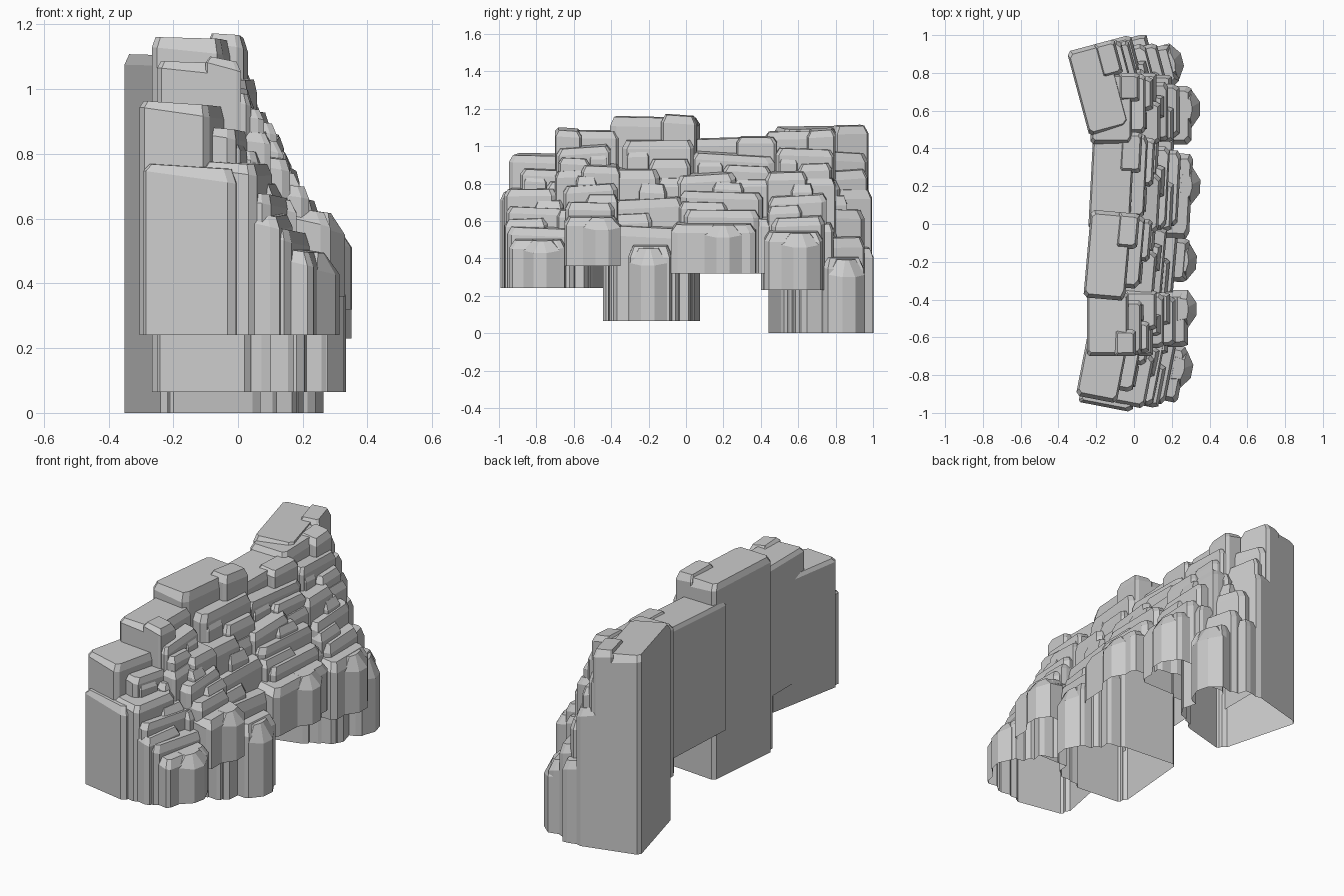
import bpy, bmesh, math, random
from mathutils import Matrix, Vector

cube = bpy.data.objects.get("Cube")
if cube:
    bpy.data.objects.remove(cube, do_unlink=True)

rng = random.Random(4)

# single stone colour
stone = bpy.data.materials.new("grey stone")
stone.use_nodes = True
stone.diffuse_color = (0.6, 0.6, 0.6, 1)
bsdf = stone.node_tree.nodes["Principled BSDF"]
bsdf.inputs["Base Color"].default_value = stone.diffuse_color
bsdf.inputs["Roughness"].default_value = 0.9


def prism(bm, plan, z0, top, drop, inset, slope):
    """Column with a bevelled crown and a planar sloping top."""
    mid = sum((Vector(p) for p in plan), Vector((0, 0))) / len(plan)
    z0 -= rng.uniform(0.02, 0.1)  # the surplus is trimmed off later
    rings = [[], [], []]
    for p in plan:
        p = Vector(p)
        d = p - mid
        q = mid + d * (1 - inset / max(d.length, 0.05))
        rings[0].append(bm.verts.new((p.x, p.y, z0)))
        rings[1].append(bm.verts.new((p.x, p.y, top - drop - max(d.x, 0) * 0.15 + d.dot(slope))))
        rings[2].append(bm.verts.new((q.x, q.y, top + (q - mid).dot(slope))))
    n = len(plan)
    for low, high in zip(rings, rings[1:]):
        for i in range(n):
            j = (i + 1) % n
            bm.faces.new((low[i], low[j], high[j], high[i]))
    bm.faces.new(rings[0][::-1])
    bm.faces.new(rings[2])


def rock_plan(x0, x1, y0, y1):
    """Rectangle with cut front corners and small nicks at the back."""
    w, d = y1 - y0, x1 - x0
    a, b = (rng.uniform(0.03, 0.08) * w for _ in range(2))
    c = rng.uniform(0.1, 0.2) * min(d, 0.15)
    s = 0.04 * w
    return [(x0, y0 + s), (x0 + s, y0), (x1 - c, y0), (x1, y0 + a),
            (x1, y1 - b), (x1 - c, y1), (x0 + s, y1), (x0, y1 - s)]


# steps of one cliff section: width start, width end, back, front, height
STEPS = [
    (0.06, 1.0, -0.25, -0.03, 0.99),
    (0.0, 0.5, -0.23, 0.06, 0.73),
    (0.62, 1.0, -0.1, 0.01, 1.0),
    (0.2, 0.98, -0.1, 0.04, 0.88),
    (0.25, 0.5, -0.08, 0.05, 0.84),
    (0.5, 0.95, -0.05, 0.08, 0.79),
    (0.06, 0.62, -0.05, 0.12, 0.74),
    (0.58, 1.0, -0.05, 0.1, 0.7),
    (0.4, 0.7, -0.05, 0.14, 0.67),
    (0.1, 0.88, 0.0, 0.16, 0.6),
    (0.09, 0.55, 0.0, 0.19, 0.53),
    (0.14, 0.85, 0.0, 0.22, 0.47),
    (0.6, 0.97, 0.0, 0.18, 0.42),
]

# name: y start, y end, x shift, turn, bottom, top, mirrored, foot start, foot end, foot ridge
SECTIONS = {
    "front_end": (-0.99, -0.48, -0.02, -11, 0.24, 0.96, False, -0.95, -0.65, -0.77),
    "front_upper": (-0.7, -0.33, 0.0, 0, 0.36, 1.09, True, -0.65, -0.36, -0.45),
    "middle_tall": (-0.44, 0.055, 0.0, -5, 0.065, 1.165, False, -0.31, -0.08, -0.2),
    "middle_upper": (-0.08, 0.485, 0.02, -3, 0.32, 1.05, False, -0.08, 0.37, 0.2),
    "back_upper": (0.4, 0.8, 0.02, 0, 0.23, 1.09, False, 0.42, 0.73, 0.61),
    "back_end": (0.49, 0.985, -0.05, 15, 0.0, 1.11, False, 0.74, 0.96, 0.86),
}


def mesh_object(name, bm):
    bmesh.ops.recalc_face_normals(bm, faces=bm.faces)
    mesh = bpy.data.meshes.new(name)
    bm.to_mesh(mesh)
    bm.free()
    mesh.materials.append(stone)
    obj = bpy.data.objects.new(name, mesh)
    bpy.context.collection.objects.link(obj)
    return obj


for name, (y0, y1, shift, turn, z0, z1, mirrored, foot0, foot1, ridge) in SECTIONS.items():
    width, height = y1 - y0, z1 - z0
    centre = (y0 + y1) / 2
    body, rubble = bmesh.new(), bmesh.new()

    def across(v):
        return ((1 - v if mirrored else v) - 0.5) * width

    # stepped columns; the tall back wall is the base of the union
    for k, (v0, v1, back, front, h) in enumerate(STEPS):
        lo, hi = sorted((across(v0), across(v1)))
        slope = Vector((rng.uniform(-0.2, -0.05), rng.uniform(-0.07, 0.07)))
        prism(rubble if k else body, rock_plan(back, front, lo, hi), z0,
              z0 + h * height, 0.03 * height, 0.022, slope if k else slope * 0.4)

    # foot plate with a pointed buttress
    offset = centre + 0.28 * math.sin(math.radians(turn))
    prism(rubble, rock_plan(0.06, 0.285, foot0 - offset, foot1 - offset), z0,
          z0 + 0.375 * height, 0.035 * height, 0.03, Vector((-0.15, 0)))
    y, r = ridge - offset, 0.1
    prism(rubble, [(0.2, y - r), (0.285, y - r), (0.33, y - 0.35 * r),
                   (0.33, y + 0.35 * r), (0.285, y + r), (0.2, y + r)],
          z0, z0 + 0.355 * height, 0.07 * height, 0.05, Vector((-0.15, 0)))

    # fuse the stones into one skin
    cliff = mesh_object("cliff_" + name, body)
    helper = mesh_object("rubble_" + name, rubble)
    fuse = cliff.modifiers.new("fuse", "BOOLEAN")
    fuse.operation, fuse.solver = "UNION", "EXACT"
    fuse.use_self = True
    fuse.object = helper
    skin = bmesh.new()
    skin.from_object(cliff, bpy.context.evaluated_depsgraph_get())
    cliff.modifiers.clear()
    bpy.data.objects.remove(helper, do_unlink=True)

    # trim the underside level and leave it open
    bmesh.ops.bisect_plane(skin, geom=skin.verts[:] + skin.edges[:] + skin.faces[:],
                           plane_co=(0, 0, z0), plane_no=(0, 0, 1), clear_inner=True)
    skin.transform(Matrix.Translation((shift, centre, 0))
                   @ Matrix.Rotation(math.radians(turn), 4, "Z"))
    skin.to_mesh(cliff.data)
    skin.free()
